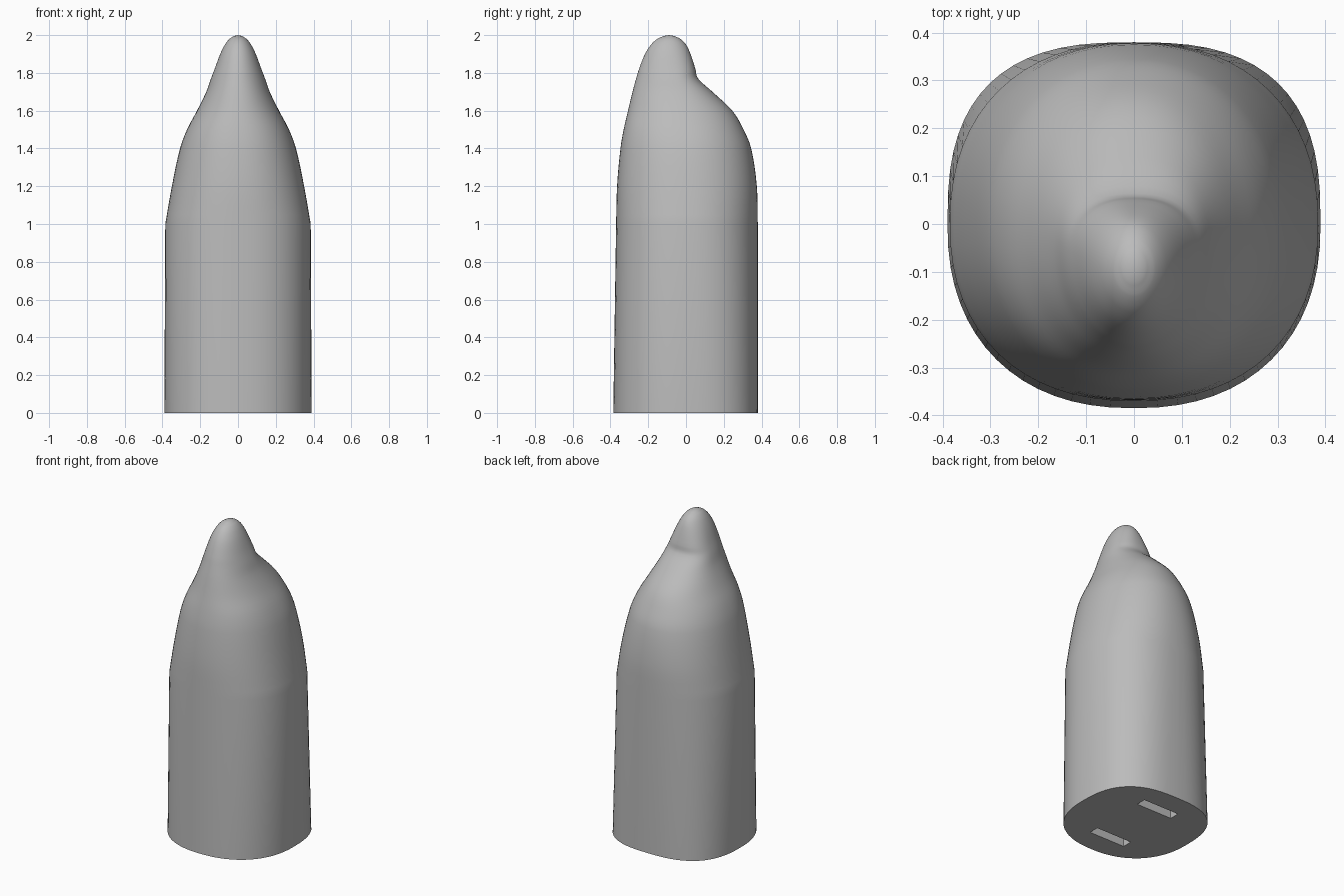
import bpy, bmesh, math

if "Cube" in bpy.data.objects:
    bpy.data.objects.remove(bpy.data.objects["Cube"])

SIDES = 64
STEPS = 4

# Section rows: height, half width, front y, back y, widest y, front power, back power
FOOT = (0, .39, -.385, .38, 0, 2.27, 2.7)
ROWS = [
    (1.0, .385, -.37, .38, 0, 2.25, 2.25),
    (1.2, .35, -.365, .375, 0, 2.2, 2.2),
    (1.4, .307, -.347, .345, 0, 2.2, 2.1),
    (1.5, .27, -.33, .305, -.01, 2.2, 2.1),
    (1.6, .217, -.307, .245, -.03, 2.1, 2.1),
    (1.7, .168, -.283, .14, -.05, 2.1, 2.2),
    (1.77, .143, -.264, .064, -.07, 2, 2.4),
    (1.82, .124, -.249, .05, -.08, 2, 2.4),
    (1.9, .094, -.217, .024, -.09, 2, 2.2),
    (1.95, .069, -.185, .0, -.09, 2, 2),
    (1.98, .045, -.152, -.03, -.09, 2, 2),
    (1.995, .022, -.12, -.06, -.09, 2, 2),
]


def slope(i, k):
    """Slope of column k with respect to height at row i."""
    a, b = ROWS[max(i - 1, 0)], ROWS[min(i + 1, len(ROWS) - 1)]
    return (b[k] - a[k]) / (b[0] - a[0])


def between(i, t):
    """Smooth row between row i and the next one."""
    a, b = ROWS[i], ROWS[i + 1]
    d = b[0] - a[0]
    row = [a[0] + d * t]
    for k in range(1, len(a)):
        row.append((2*t**3 - 3*t**2 + 1) * a[k] + (3*t**2 - 2*t**3) * b[k]
                   + (t**3 - 2*t**2 + t) * d * slope(i, k)
                   + (t**3 - t**2) * d * slope(i + 1, k))
    return row


def ring(bm, row):
    """Rounded section with separate front and back halves."""
    z, w, front, back, mid, nf, nb = row
    verts = []
    for i in range(SIDES):
        a = math.tau * i / SIDES
        c, s = math.cos(a), math.sin(a)
        n, depth = (nb, back - mid) if s >= 0 else (nf, mid - front)
        x = math.copysign(abs(c) ** (2 / n), c) * w
        y = math.copysign(abs(s) ** (2 / n), s) * depth + mid
        verts.append(bm.verts.new((x, y, z)))
    return verts


# Body: lofted from the flat foot to the rounded tip
sections = [FOOT]
for i in range(len(ROWS) - 1):
    sections += [between(i, j / STEPS) for j in range(STEPS)]
sections.append(ROWS[-1])

bm = bmesh.new()
rings = [ring(bm, s) for s in sections]
for lo, hi in zip(rings, rings[1:]):
    for i in range(SIDES):
        j = (i + 1) % SIDES
        bm.faces.new((lo[i], lo[j], hi[j], hi[i]))
bm.faces.new(rings[0][::-1])
tip = bm.verts.new((0, -.09, 2))
for i in range(SIDES):
    bm.faces.new((rings[-1][i], rings[-1][(i + 1) % SIDES], tip))
bmesh.ops.recalc_face_normals(bm, faces=bm.faces)
mesh = bpy.data.meshes.new("body")
bm.to_mesh(mesh)
bm.free()
body = bpy.data.objects.new("body", mesh)
bpy.context.collection.objects.link(body)

# Two slots sunk into the underside
for y in (-.21, .21):
    bpy.ops.mesh.primitive_cube_add(size=1, location=(0, y, 0))
    cutter = bpy.context.object
    cutter.name = "slot_cutter"
    cutter.scale = (.25, .064, .4)
    cutter.hide_render = True
    bpy.context.view_layer.update()
    cut = body.modifiers.new("slot", 'BOOLEAN')
    cut.operation = 'DIFFERENCE'
    cut.solver = 'EXACT'
    cut.object = cutter
    bpy.context.view_layer.objects.active = body
    bpy.ops.object.modifier_apply(modifier=cut.name)
    bpy.data.objects.remove(cutter)

# Plain grey material
grey = bpy.data.materials.new("plain grey")
grey.use_nodes = True
colour = (.5, .5, .5, 1)
grey.diffuse_color = colour
grey.node_tree.nodes["Principled BSDF"].inputs["Base Color"].default_value = colour
body.data.materials.clear()
body.data.materials.append(grey)

# Smooth skin with a sharp rim and sharp slots
bpy.ops.object.select_all(action='DESELECT')
body.select_set(True)
bpy.context.view_layer.objects.active = body
bpy.ops.object.shade_smooth_by_angle(angle=math.radians(40))
